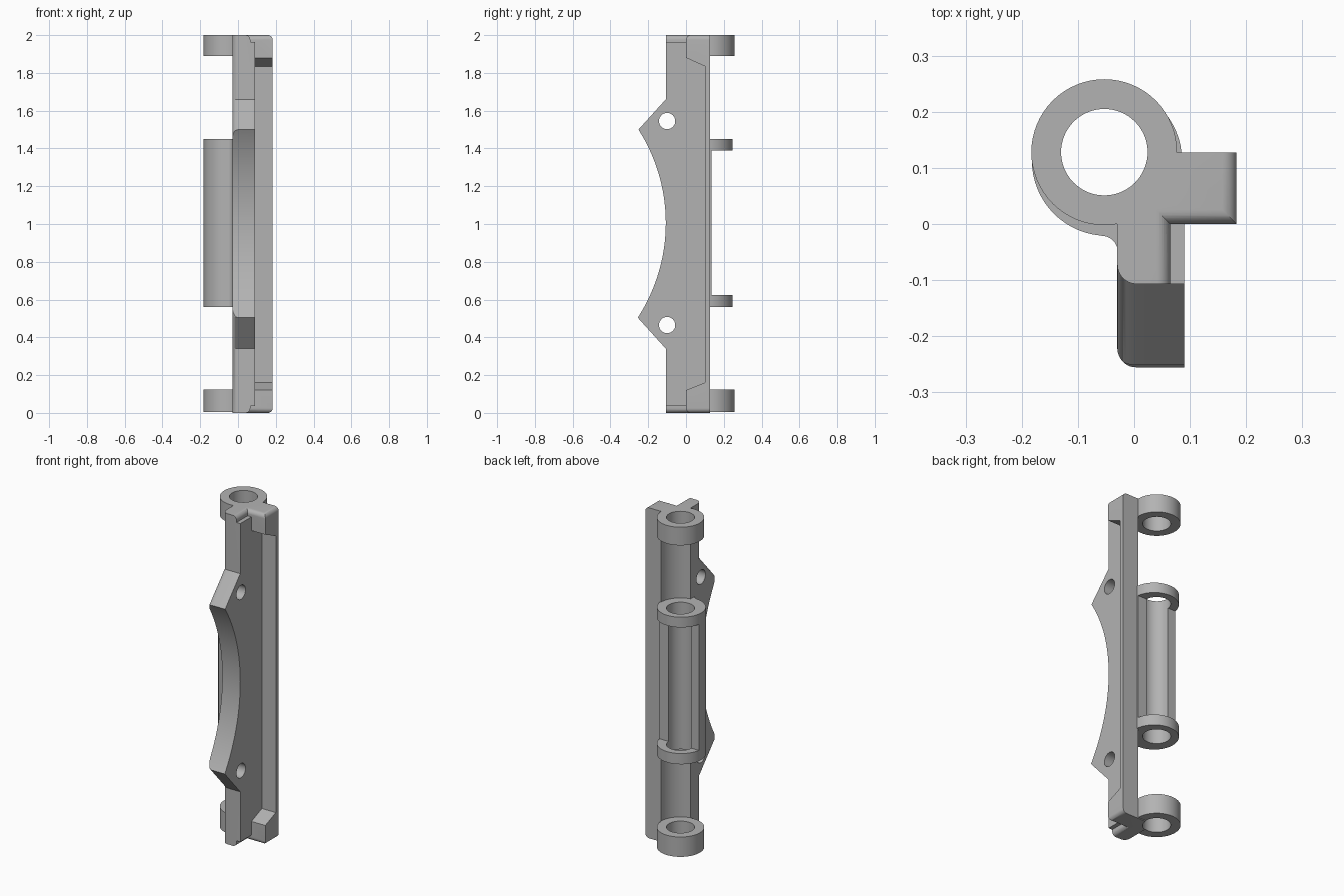
import bpy, bmesh
from math import sin, cos, pi
from mathutils import Vector

cube = bpy.data.objects.get("Cube")
if cube:
    bpy.data.objects.remove(cube, do_unlink=True)

grey = bpy.data.materials.new("plain_grey")
grey.use_nodes = True
colour = (0.45, 0.45, 0.45, 1)
grey.diffuse_color = colour
grey.node_tree.nodes["Principled BSDF"].inputs["Base Color"].default_value = colour

H = 2.0
PIN = (-0.053, 0.128)       # axis of the hinge rings
R_OUT, R_HOLE = 0.13, 0.077


def place(axis, a, b, t):
    """Put a flat profile point (a, b) at depth t along an axis."""
    return {"x": (t, a, b), "y": (a, t, b), "z": (a, b, t)}[axis]


def prism(name, pts, axis, lo, hi, bevel=None, width=0.03):
    """Extrude a profile; bevel is a rule that picks edges by their end points."""
    bm = bmesh.new()
    face = bm.faces.new([bm.verts.new(place(axis, a, b, lo)) for a, b in pts])
    ext = bmesh.ops.extrude_face_region(bm, geom=[face])
    moved = [v for v in ext["geom"] if isinstance(v, bmesh.types.BMVert)]
    bmesh.ops.translate(bm, verts=moved, vec=Vector(place(axis, 0, 0, hi - lo)))
    bmesh.ops.recalc_face_normals(bm, faces=bm.faces)
    if bevel:
        edges = [e for e in bm.edges if bevel(e.verts[0].co, e.verts[1].co)]
        bmesh.ops.bevel(bm, geom=edges, offset=width, segments=8, profile=0.5,
                        affect="EDGES", clamp_overlap=False)
    mesh = bpy.data.meshes.new(name)
    bm.to_mesh(mesh)
    bm.free()
    obj = bpy.data.objects.new(name, mesh)
    bpy.context.collection.objects.link(obj)
    return obj


def arc(centre, r, start, end, n):
    return [(centre[0] + r * cos(start + (end - start) * i / n),
             centre[1] + r * sin(start + (end - start) * i / n)) for i in range(n + 1)]


def rod(name, centre, r, axis, lo, hi, n=64):
    return prism(name, arc(centre, r, 0, 2 * pi, n)[:-1], axis, lo, hi)


def combine(obj, other, operation):
    """Apply a boolean and discard the second shape."""
    mod = obj.modifiers.new("join", "BOOLEAN")
    mod.operation, mod.object, mod.solver = operation, other, "EXACT"
    deps = bpy.context.evaluated_depsgraph_get()
    mesh = bpy.data.meshes.new_from_object(obj.evaluated_get(deps))
    obj.modifiers.clear()
    obj.data = mesh
    bpy.data.objects.remove(other, do_unlink=True)


def near(value, *targets):
    return any(abs(value - t) < 1e-4 for t in targets)


def mirrored(z):
    return H - z


# Upright plate with two pointed lugs, its front left edge rounded
front, tip, back, left = -0.107, -0.256, 0.127, -0.03
lower = [(front, 0), (front, 0.34), (tip, 0.505)]
plate = prism("bracket", lower + [(y, mirrored(z)) for y, z in reversed(lower)]
              + [(back, H), (back, 0)], "x", left, 0.09,
              lambda a, b: near(a.x, left) and near(b.x, left)
              and a.y < 0 and b.y < 0, 0.035)

# Shallow arc between the lugs and a screw hole in each
combine(plate, rod("arc_cut", (-1.026, 1.005), 0.919, "x", -0.2, 0.2, 200), "DIFFERENCE")
for z in (0.465, 1.545):
    combine(plate, rod("screw_cut", (-0.1, z), 0.043, "x", -0.2, 0.2, 40), "DIFFERENCE")

# Rounded step along the top and bottom of the plate
step = arc((0.04, 1.975), 0.025, pi / 2, 0, 8) + [
    (0.065, 1.963), (0.2, 1.963), (0.2, 2.1), (0.04, 2.1)]
for flip in (False, True):
    pts = [(x, mirrored(z)) for x, z in step] if flip else step
    combine(plate, prism("step_cut", pts, "y", -0.4, 0.4), "DIFFERENCE")

# Side flange with a thick block at each end
side = 0.183
lower = [(back, 0), (0, 0), (0, 0.12), (0.1, 0.16)]
flange = prism("flange", lower + [(y, mirrored(z) - 0.005 * (y > 0 and z > 0))
                                  for y, z in reversed(lower)],
               "x", 0.03, side,
               lambda a, b: near(a.z, 0, H) and near(b.z, a.z) and
               ((near(a.x, side) and near(b.x, side)) or (near(a.y, 0) and near(b.y, 0))),
               0.025)
combine(plate, flange, "UNION")

# Round clearance between the hinge rings
for lo, hi in ((0.125, 0.56), (1.45, 1.89)):
    combine(plate, rod("clearance_cut", PIN, R_OUT + 0.002, "z", lo, hi), "DIFFERENCE")

# Middle sleeve, open at the back between its two collars
sleeve = rod("sleeve", (-0.048, 0.113), 0.134, "z", 0.56, 1.45)
combine(sleeve, prism("sleeve_cut", [(-0.3, 0.134), (0.3, 0.134), (0.3, 0.4), (-0.3, 0.4)],
                      "z", 0.625, 1.388), "DIFFERENCE")
combine(plate, sleeve, "UNION")

# Fillet where the sleeve meets the plate
fillet = arc((-0.058, -0.05), 0.029, pi / 2, 0, 8) + [(0, -0.05), (0, 0.02), (-0.058, 0.02)]
combine(plate, prism("fillet", fillet, "z", 0.56, 1.45), "UNION")

# End rings and the pin hole through everything
for lo, hi in ((0.005, 0.125), (1.89, H)):
    combine(plate, rod("end_ring", PIN, R_OUT, "z", lo, hi), "UNION")
combine(plate, rod("pin_cut", PIN, R_HOLE, "z", -0.2, 2.2), "DIFFERENCE")

# Finish: one colour, smooth curves with sharp edges
plate.data.materials.clear()
plate.data.materials.append(grey)
for poly in plate.data.polygons:
    poly.material_index = 0
bpy.ops.object.select_all(action="DESELECT")
plate.select_set(True)
bpy.context.view_layer.objects.active = plate
bpy.ops.object.shade_smooth_by_angle()
